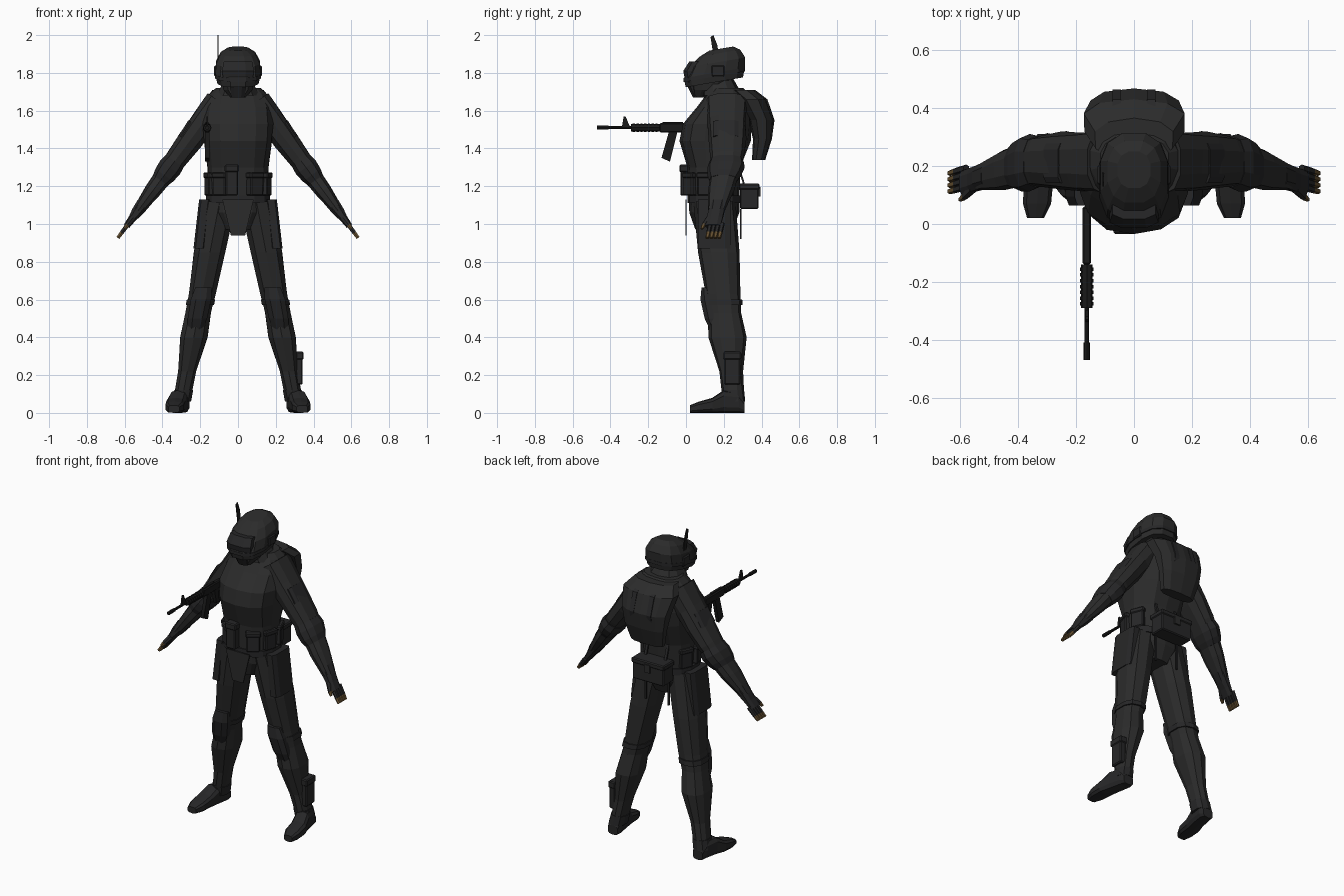
import bpy, bmesh, random
from math import sin, cos, pi, sqrt, copysign
from mathutils import Vector, Matrix

random.seed(4)
cube = bpy.data.objects.get("Cube")
if cube:
    bpy.data.objects.remove(cube)


def material(name, red, green, blue):
    mat = bpy.data.materials.new(name)
    mat.use_nodes = True
    mat.diffuse_color = (red, green, blue, 1)
    mat.node_tree.nodes["Principled BSDF"].inputs["Base Color"].default_value = mat.diffuse_color
    return mat


cloth = material("charcoal cloth", .024, .024, .024)
gear = material("dark gear", .02, .02, .021)
metal = material("gun black", .01, .01, .01)
tan = material("tan fingertip", .13, .08, .03)


def finish(name, bm, mat, mirror=False, bevel=0):
    bmesh.ops.recalc_face_normals(bm, faces=bm.faces)
    mesh = bpy.data.meshes.new(name)
    bm.to_mesh(mesh)
    bm.free()
    mesh.materials.append(mat)
    part = bpy.data.objects.new(name, mesh)
    bpy.context.collection.objects.link(part)
    if bevel:
        modifier = part.modifiers.new("bevel", "BEVEL")
        modifier.width, modifier.segments = bevel, 1
    if mirror:
        part.modifiers.new("mirror", "MIRROR")


def loft(name, mat, rings, sides=10, roll=0, pitch=0, power=.8, crumple=0, mirror=False):
    """Skin rings of (x, y, z, half width, half depth)."""
    across = Vector((cos(roll), 0, sin(roll)))
    along = Vector((0, cos(pitch), sin(pitch)))
    bm, loops = bmesh.new(), []
    for x, y, z, width, depth in rings:
        loop = []
        for i in range(sides):
            angle = 2 * pi * (i + .5) / sides
            c, s = (copysign(abs(f) ** power, f) for f in (cos(angle), sin(angle)))
            fold = 1 + random.uniform(-crumple, crumple)
            point = Vector((x, y, z)) + across * width * c * fold + along * depth * s * fold
            loop.append(bm.verts.new(point))
        loops.append(loop)
    for lower, upper in zip(loops, loops[1:]):
        for i in range(sides):
            j = (i + 1) % sides
            bm.faces.new((lower[i], lower[j], upper[j], upper[i]))
    bm.faces.new(loops[0])
    bm.faces.new(loops[-1])
    finish(name, bm, mat, mirror)


def box(name, mat, center, size, turn=0, pitch=0, bevel=.006, mirror=False):
    bm = bmesh.new()
    bmesh.ops.create_cube(bm, size=1)
    rotation = Matrix.Rotation(turn, 4, "Z") @ Matrix.Rotation(pitch, 4, "X")
    bm.transform(Matrix.Translation(center) @ rotation @ Matrix.Diagonal((*size, 1)))
    finish(name, bm, mat, mirror, bevel)


def lidded_box(name, mat, center, size, turn=0):
    """A pouch with a slightly larger lid over its top quarter."""
    x, y, z = center
    width, depth, height = size
    box(name, mat, center, size, turn)
    box(name + "_lid", mat, (x, y, z + height * .4), (width + .01, depth + .01, height / 4), turn)


def prism(name, mat, profile, x, width, mirror=False):
    """Extrude a (y, z) side profile across x."""
    bm = bmesh.new()
    face = bm.faces.new([bm.verts.new((x - width / 2, y, z)) for y, z in profile])
    extruded = bmesh.ops.extrude_face_region(bm, geom=[face])["geom"]
    moved = [item for item in extruded if isinstance(item, bmesh.types.BMVert)]
    bmesh.ops.translate(bm, vec=(width, 0, 0), verts=moved)
    finish(name, bm, mat, mirror)


def leg_ring(height, width, depth=1.25, forward=0):
    """Ring on the sloping leg axis; depth is a ratio of width."""
    return (.31 - .19 * height, .26 - .1 * height - forward, height, width, width * depth)


def arm_ring(x, width, depth=1.5, forward=0):
    """Ring on the sloping arm axis; the forearm swings forward."""
    swing = .3 * max(0, x - .35)
    return (x, .215 - swing - forward, 1.785 - 1.35 * x, width, width * depth)


# Torso, collar, belt and front flap
loft("torso", cloth, [
    (0, .15, .97, .09, .1), (0, .15, 1.06, .15, .13), (0, .15, 1.3, .165, .14),
    (0, .155, 1.44, .183, .19), (0, .165, 1.53, .19, .185), (0, .2, 1.62, .18, .145),
    (0, .22, 1.69, .155, .11), (0, .22, 1.72, .12, .085)], sides=14, crumple=.025)
loft("collar", cloth, [(0, .19, 1.68, .12, .11), (0, .17, 1.77, .07, .08)])
loft("belt", gear, [(0, .15, z, .172, .142) for z in (1.11, 1.15)], sides=14)
loft("front_flap", cloth, [(0, 0, .94, .05, .005), (0, 0, 1.13, .11, .005)], sides=4)

# Head, mask and visor
loft("head", cloth, [(0, .09, 1.67, .04, .05), (0, .12, 1.71, .08, .09), (0, .14, 1.8, .1, .13)])
loft("mask", gear, [(0, .06, 1.67, .035, .025), (0, .03, 1.75, .05, .035)], sides=8)
loft("visor", gear, [(0, .03, 1.75, .08, .035), (0, .025, 1.81, .09, .042), (0, .05, 1.86, .08, .035)], sides=8)

# Helmet: a tilted shell, domed by rule, with rim and antenna
dome = [(0, .15 + level * .04, 1.8 + level * .14, .123 * sqrt(1 - level ** 3), .168 * sqrt(1 - level ** 2))
        for level in (0, .4, .75, .92)]
loft("helmet", cloth, [(0, .15, 1.75, .112, .158)] + dome, sides=12, pitch=.17)
loft("helmet_rim", gear, [(0, .15, z, .125, .17) for z in (1.78, 1.8)], sides=12, pitch=.17)
box("ear_cups", gear, (.116, .17, 1.81), (.02, .07, .06), mirror=True)
prism("antenna", metal, [(.15, 1.86), (.18, 1.86), (.165, 1.95), (.145, 2), (.13, 1.99)], x=-.106, width=.006)

# Legs with knee pads and thigh pockets
loft("legs", cloth, [leg_ring(1.12, .09), leg_ring(.85, .086), leg_ring(.63, .074), leg_ring(.53, .07),
                     leg_ring(.4, .074, 1.35), leg_ring(.22, .05), leg_ring(.08, .046)], crumple=.04, mirror=True)
loft("knee_straps", gear, [leg_ring(z, .078) for z in (.57, .6)], mirror=True)
loft("knee_pads", gear, [leg_ring(.43, .04, .7, forward=.06), leg_ring(.5, .055, .8, forward=.07),
                         leg_ring(.6, .058, .8, forward=.08), leg_ring(.665, .045, .5, forward=.09)],
     sides=8, mirror=True)
loft("thigh_pockets", gear, [(.205, .15, .87, .032, .09), (.175, .15, 1.13, .032, .09)],
     sides=8, power=.5, mirror=True)
lidded_box("shin_pouch", gear, (.322, .245, .235), (.04, .085, .17))

# Boots: rounded sections from toe to heel
loft("boot_cuffs", gear, [leg_ring(z, .052, 1.15) for z in (.06, .12)], mirror=True)
loft("boots", gear, [(.34, .02, .02, .03, .02), (.335, .07, .03, .05, .03), (.33, .14, .04, .052, .04),
                     (.315, .2, .06, .048, .06), (.3, .28, .055, .045, .055), (.3, .31, .03, .035, .03)],
     pitch=pi / 2, power=.6, mirror=True)

# Sleeves, elbow guards and shoulder pockets
slope = .61
loft("arms", cloth, [arm_ring(.1, .075), arm_ring(.18, .07), arm_ring(.25, .067), arm_ring(.32, .06),
                     arm_ring(.38, .052), arm_ring(.45, .045), arm_ring(.53, .03)],
     roll=slope, crumple=.05, mirror=True)
loft("elbow_guards", gear, [arm_ring(.335, .06), arm_ring(.36, .066), arm_ring(.39, .06), arm_ring(.41, .05)],
     roll=slope, mirror=True)
loft("shoulder_pockets", gear, [(.235, .21, 1.53, .035, .07), (.285, .21, 1.45, .035, .07)],
     sides=8, roll=slope, power=.4, mirror=True)

# Gloves with tan fingertips
loft("gloves", gear, [arm_ring(.5, .038, 1.3), arm_ring(.535, .032, 1.4), arm_ring(.56, .022, 2), arm_ring(.59, .018, 2.4)],
     sides=8, roll=slope, mirror=True)
for finger in range(4):
    shift = .021 * (finger - 1.5) - .015
    knuckle, joint, tip = (arm_ring(x, r, 1, shift) for x, r in ((.58, .013), (.616, .012), (.636, .01)))
    loft("fingers", gear, [knuckle, joint], sides=6, roll=slope, mirror=True)
    loft("fingertips", tan, [joint, tip], sides=6, roll=slope, mirror=True)
thumb_base, thumb_joint, thumb_tip = (
    arm_ring(x, r, 1, shift) for x, r, shift in ((.555, .017, .03), (.585, .013, .05), (.6, .008, .055)))
loft("thumbs", gear, [thumb_base, thumb_joint], sides=6, roll=slope, mirror=True)
loft("thumb_tips", tan, [thumb_joint, thumb_tip], sides=6, roll=slope, mirror=True)

# Backpack with bands
loft("backpack", cloth, [
    (0, .385, 1.34, .115, .035), (0, .405, 1.45, .14, .05), (0, .4, 1.55, .16, .068),
    (0, .35, 1.66, .18, .08), (0, .29, 1.71, .14, .075)], power=.8, crumple=.02)
prism("pack_bands", gear, [(.42, 1.36), (.465, 1.55), (.43, 1.66), (.33, 1.71), (.4, 1.5)],
      x=.06, width=.03, mirror=True)

# Hip bag with its braces and cords
lidded_box("hip_bag", gear, (0, .335, 1.145), (.22, .1, .13))
box("hip_bag_latch", cloth, (0, .39, 1.17), (.04, .01, .05), bevel=0)
box("bag_braces", gear, (.07, .295, 1.25), (.016, .01, .13), pitch=.3, bevel=0, mirror=True)
box("hanging_cords", gear, (.08, .29, 1), (.01, .01, .16), bevel=0, mirror=True)

# Belt pouches spaced around the waist
lidded_box("buckle_pouch", gear, (-.033, -.005, 1.23), (.065, .05, .16))
for side in (-1, 1):
    for angle in (-.95, -.3, .4):
        place = (side * .15 * cos(angle), .15 + .15 * sin(angle), 1.21)
        lidded_box("belt_pouch", gear, place, (.05, .08, .12), turn=side * angle)

# Rifle slung at the right shoulder
gun_x, gun_z = -.163, 1.51


def tube(name, back, front, radius):
    bm = bmesh.new()
    bmesh.ops.create_cone(bm, cap_ends=True, segments=8, radius1=radius, radius2=radius, depth=back - front)
    bm.transform(Matrix.Translation((gun_x, (back + front) / 2, gun_z)) @ Matrix.Rotation(pi / 2, 4, "X"))
    finish(name, bm, metal)


tube("barrel", back=-.28, front=-.43, radius=.008)
tube("muzzle", back=-.41, front=-.47, radius=.011)
tube("handguard", back=-.14, front=-.29, radius=.02)
for rib in range(7):
    rib_back = -.15 - .02 * rib
    tube("handguard_rib", back=rib_back, front=rib_back - .012, radius=.023)
box("receiver", metal, (gun_x, -.04, gun_z), (.03, .2, .05))
box("carry_rail", metal, (gun_x, -.07, 1.53), (.016, .11, .02), bevel=0)
prism("front_sight", metal, [(-.34, gun_z), (-.33, 1.57), (-.32, 1.57), (-.295, gun_z)], x=gun_x, width=.01)
prism("magazine", metal, [(-.09, 1.49), (-.13, 1.35), (-.085, 1.33), (-.045, 1.49)], x=gun_x, width=.022)
prism("pistol_grip", metal, [(-.02, 1.49), (0, 1.4), (.03, 1.4), (.02, 1.49)], x=gun_x, width=.022)
